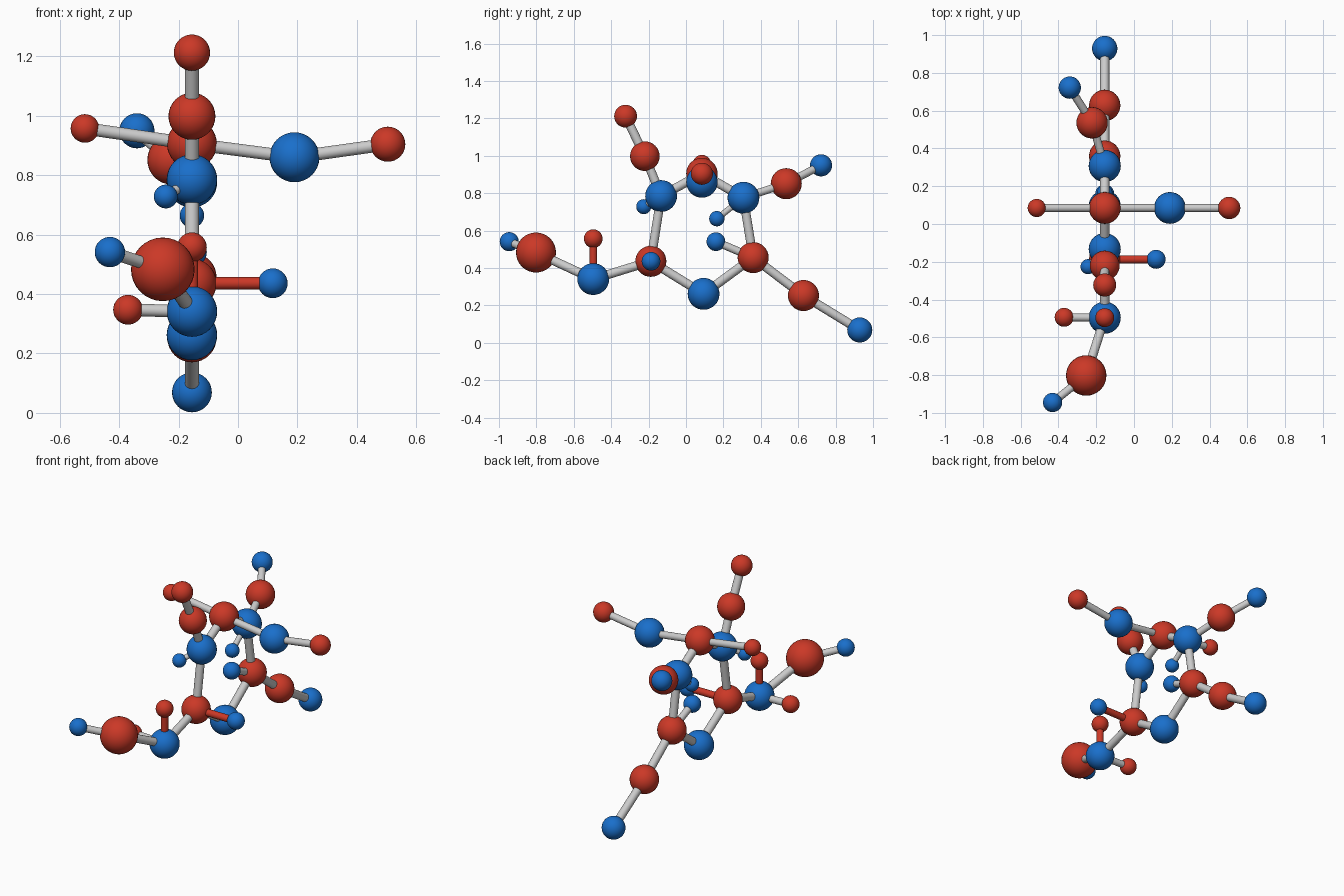
import bpy
from mathutils import Vector

if "Cube" in bpy.data.objects:
    bpy.data.objects.remove(bpy.data.objects["Cube"])

X = -0.155  # plane of the ring


def material(name, color):
    m = bpy.data.materials.new(name)
    m.diffuse_color = color
    m.use_nodes = True
    m.node_tree.nodes["Principled BSDF"].inputs["Base Color"].default_value = m.diffuse_color
    return m


RED = material("red", (0.60, 0.04, 0.02, 1))
BLUE = material("blue", (0.01, 0.16, 0.60, 1))

# name: (position, radius, material)
ATOMS = {
    # six-membered ring
    "ring_upper_front": ((X, -0.133, 0.785), 0.085, BLUE),
    "ring_top": ((X, 0.085, 0.905), 0.084, RED),
    "ring_upper_back": ((X, 0.307, 0.776), 0.085, BLUE),
    "ring_lower_back": ((X, 0.359, 0.456), 0.083, RED),
    "ring_bottom": ((X, 0.094, 0.262), 0.085, BLUE),
    "ring_lower_front": ((X, -0.188, 0.436), 0.083, RED),
    # branches from the ring top
    "right_link": ((0.19, 0.085, 0.86), 0.084, BLUE),
    "right_tip": ((0.504, 0.085, 0.904), 0.059, RED),
    "left_tip": ((-0.515, 0.085, 0.957), 0.048, RED),
    # branches from the upper front
    "upper_link": ((X, -0.22, 0.998), 0.079, RED),
    "upper_tip": ((X, -0.323, 1.212), 0.061, RED),
    "upper_front_bud": ((-0.243, -0.226, 0.728), 0.040, BLUE),
    # branches from the upper back
    "back_link": ((-0.222, 0.536, 0.851), 0.083, RED),
    "back_tip": ((-0.34, 0.722, 0.949), 0.059, BLUE),
    "upper_back_bud": ((X, 0.165, 0.664), 0.041, BLUE),
    # branches from the lower back
    "inner_bud": ((X, 0.16, 0.541), 0.050, BLUE),
    "tail_link": ((X, 0.628, 0.253), 0.083, RED),
    "tail_tip": ((X, 0.929, 0.069), 0.067, BLUE),
    # branches from the lower front
    "side_bud": ((0.117, -0.187, 0.436), 0.050, BLUE),
    "front_link": ((X, -0.496, 0.341), 0.085, BLUE),
    "front_top_bud": ((X, -0.496, 0.557), 0.050, RED),
    "front_left_bud": ((-0.37, -0.494, 0.347), 0.050, RED),
    "front_large": ((-0.253, -0.802, 0.483), 0.107, RED),
    "front_tip": ((-0.431, -0.945, 0.541), 0.051, BLUE),
}


def ball(name, pos, radius, mat):
    bpy.ops.mesh.primitive_uv_sphere_add(segments=32, ring_count=16, radius=radius, location=pos)
    ob = bpy.context.object
    ob.name = name + "_ball"
    ob.data.materials.append(mat)
    bpy.ops.object.shade_smooth()


def rod(a, b, radius=0.02, mat=None):
    p, q = Vector(ATOMS[a][0]), Vector(ATOMS[b][0])
    d = q - p
    bpy.ops.mesh.primitive_cylinder_add(vertices=24, radius=radius, depth=d.length, location=(p + q) / 2)
    ob = bpy.context.object
    ob.name = b + "_rod"
    ob.rotation_euler = d.to_track_quat('Z', 'Y').to_euler()
    if mat:
        ob.data.materials.append(mat)
    bpy.ops.object.shade_smooth_by_angle()


for name, spec in ATOMS.items():
    ball(name, *spec)

# ring rods
ring = [n for n in ATOMS if n.startswith("ring_")]
for a, b in zip(ring, ring[1:] + ring[:1]):
    rod(a, b, 0.024)

# thick branch rods
for a, b in [("ring_upper_front", "upper_link"), ("upper_link", "upper_tip"),
             ("ring_lower_back", "tail_link"), ("tail_link", "tail_tip"),
             ("ring_lower_front", "front_link"), ("front_link", "front_large")]:
    rod(a, b, 0.024)

# thin branch rods
for a, b in [("ring_top", "right_link"), ("right_link", "right_tip"), ("ring_top", "left_tip"),
             ("ring_upper_back", "back_link"), ("back_link", "back_tip"),
             ("ring_lower_back", "inner_bud"), ("front_link", "front_left_bud"),
             ("front_large", "front_tip")]:
    rod(a, b, 0.021)

# small bud rods
rod("ring_upper_front", "upper_front_bud", 0.016)
rod("ring_upper_back", "upper_back_bud", 0.016)

# red rods
rod("ring_lower_front", "side_bud", 0.021, RED)
rod("front_link", "front_top_bud", 0.021, RED)
